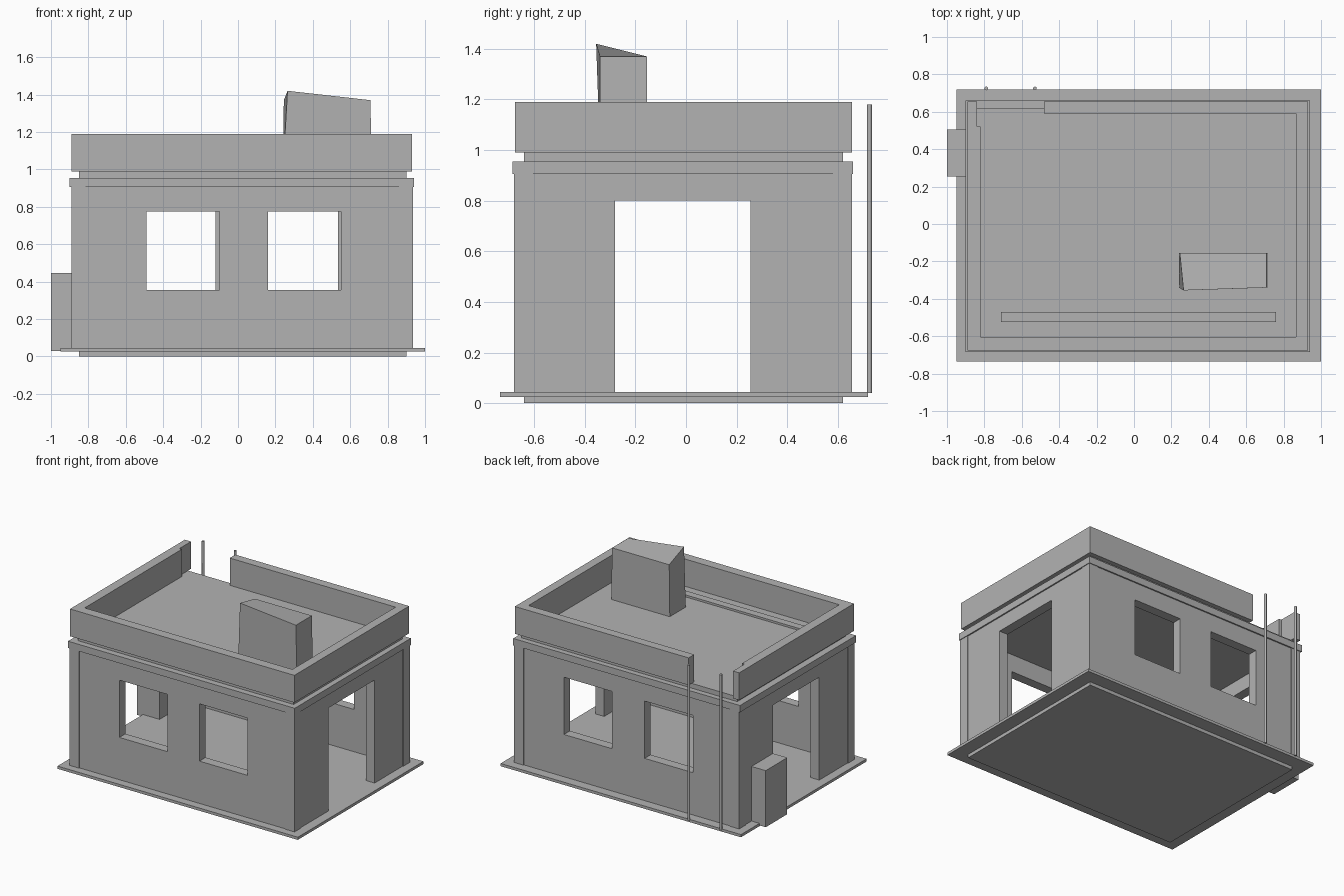
import bpy, bmesh, math

if "Cube" in bpy.data.objects:
    bpy.data.objects.remove(bpy.data.objects["Cube"])

plaster = bpy.data.materials.new("grey_plaster")
plaster.diffuse_color = (0.45, 0.45, 0.45, 1)
plaster.use_nodes = True
plaster.node_tree.nodes["Principled BSDF"].inputs["Base Color"].default_value = plaster.diffuse_color


def finish(name, bm):
    bmesh.ops.recalc_face_normals(bm, faces=bm.faces)
    mesh = bpy.data.meshes.new(name)
    bm.to_mesh(mesh)
    bm.free()
    mesh.materials.append(plaster)
    obj = bpy.data.objects.new(name, mesh)
    bpy.context.collection.objects.link(obj)
    return obj


def box(name, x, y, z):
    """Box from (min, max) ranges."""
    bm = bmesh.new()
    bmesh.ops.create_cube(bm, size=1)
    for v in bm.verts:
        for i, r in enumerate((x, y, z)):
            v.co[i] = r[0] if v.co[i] < 0 else r[1]
    return finish(name, bm)


def prism(name, outline, z0, z1):
    """Vertical extrusion of a closed plan outline."""
    bm = bmesh.new()
    face = bm.faces.new([bm.verts.new((x, y, z0)) for x, y in outline])
    top = bmesh.ops.extrude_face_region(bm, geom=[face])
    for v in top["geom"]:
        if isinstance(v, bmesh.types.BMVert):
            v.co.z = z1
    return finish(name, bm)


def wall(name, axis, span, depth, z, holes):
    """Upright wall along an axis with rectangular openings (a0, a1, z0, z1)."""
    us = sorted({*span, *(h[0] for h in holes), *(h[1] for h in holes)})
    zs = sorted({*z, *(h[2] for h in holes), *(h[3] for h in holes)})
    bm = bmesh.new()
    grid = {}

    def vert(u, w):
        if (u, w) not in grid:
            p = (u, depth[0], w) if axis == "x" else (depth[0], u, w)
            grid[u, w] = bm.verts.new(p)
        return grid[u, w]

    for u0, u1 in zip(us, us[1:]):
        for w0, w1 in zip(zs, zs[1:]):
            mu, mw = (u0 + u1) / 2, (w0 + w1) / 2
            if not any(h[0] < mu < h[1] and h[2] < mw < h[3] for h in holes):
                bm.faces.new([vert(u0, w0), vert(u1, w0), vert(u1, w1), vert(u0, w1)])
    ext = bmesh.ops.extrude_face_region(bm, geom=list(bm.faces))
    k = 1 if axis == "x" else 0
    for v in ext["geom"]:
        if isinstance(v, bmesh.types.BMVert):
            v.co[k] = depth[1]
    bmesh.ops.dissolve_limit(bm, angle_limit=0.01, verts=bm.verts, edges=bm.edges)
    return finish(name, bm)


# Floor slabs
box("foundation", (-0.85, 0.90), (-0.64, 0.62), (0, 0.025))
box("floor_slab", (-0.95, 1.0), (-0.735, 0.72), (0.025, 0.045))

# Corner pillars, standing slightly proud of the wall panels
for side, x in (("left", (-0.89, -0.815)), ("right", (0.86, 0.935))):
    for end, y in (("front", (-0.68, -0.605)), ("back", (0.58, 0.655))):
        box(f"{end}_{side}_pillar", x, y, (0.045, 0.905))

# Wall panels with windows and doorways
Z = (0.045, 0.905)
wall("front_wall", "x", (-0.815, 0.86), (-0.675, -0.605), Z,
     [(-0.49, -0.10, 0.355, 0.775), (0.16, 0.55, 0.355, 0.775)])
wall("back_wall", "x", (-0.815, 0.86), (0.58, 0.65), Z,
     [(-0.51, -0.12, 0.355, 0.775), (0.145, 0.535, 0.355, 0.775)])
for name, d in (("left_wall", (-0.885, -0.815)), ("right_wall", (0.86, 0.93))):
    wall(name, "y", (-0.605, 0.58), d, Z, [(-0.28, 0.255, 0.045, 0.80)])

# Cornice and recessed roof slab
box("cornice", (-0.90, 0.94), (-0.685, 0.66), (0.905, 0.955))
box("roof_slab", (-0.85, 0.90), (-0.64, 0.62), (0.955, 0.99))

# Parapet, open at the back left corner
prism("parapet", [(-0.89, 0.655), (-0.89, -0.675), (0.93, -0.675), (0.93, 0.655),
                  (-0.48, 0.655), (-0.48, 0.59), (0.865, 0.59), (0.865, -0.605),
                  (-0.82, -0.605), (-0.82, 0.52), (-0.84, 0.52), (-0.84, 0.655)],
      0.99, 1.19)

# Low curb on the roof
box("roof_curb", (-0.71, 0.76), (-0.525, -0.47), (0.99, 1.005))

# Roof box with a skewed top
roof_box = box("roof_box", (0.24, 0.715), (-0.34, -0.155), (0.99, 1.37))
for v in roof_box.data.vertices:
    if v.co.z > 1.2:
        if v.co.x < 0.5:
            v.co = (0.265, -0.355, 1.42) if v.co.y < -0.2 else (0.245, -0.155, 1.37)
        else:
            v.co.x = 0.708

# Side cabinet by the left doorway
box("side_cabinet", (-1.0, -0.885), (0.255, 0.505), (0.03, 0.445))

# Drain pipes behind the back wall
for name, x in (("outer_pipe", -0.79), ("inner_pipe", -0.53)):
    ring = [(x + 0.01 * math.cos(i * math.pi / 4), 0.725 + 0.01 * math.sin(i * math.pi / 4))
            for i in range(8)]
    pipe = prism(name, ring, 0.04, 1.18)
    for p in pipe.data.polygons:
        p.use_smooth = abs(p.normal.z) < 0.5
